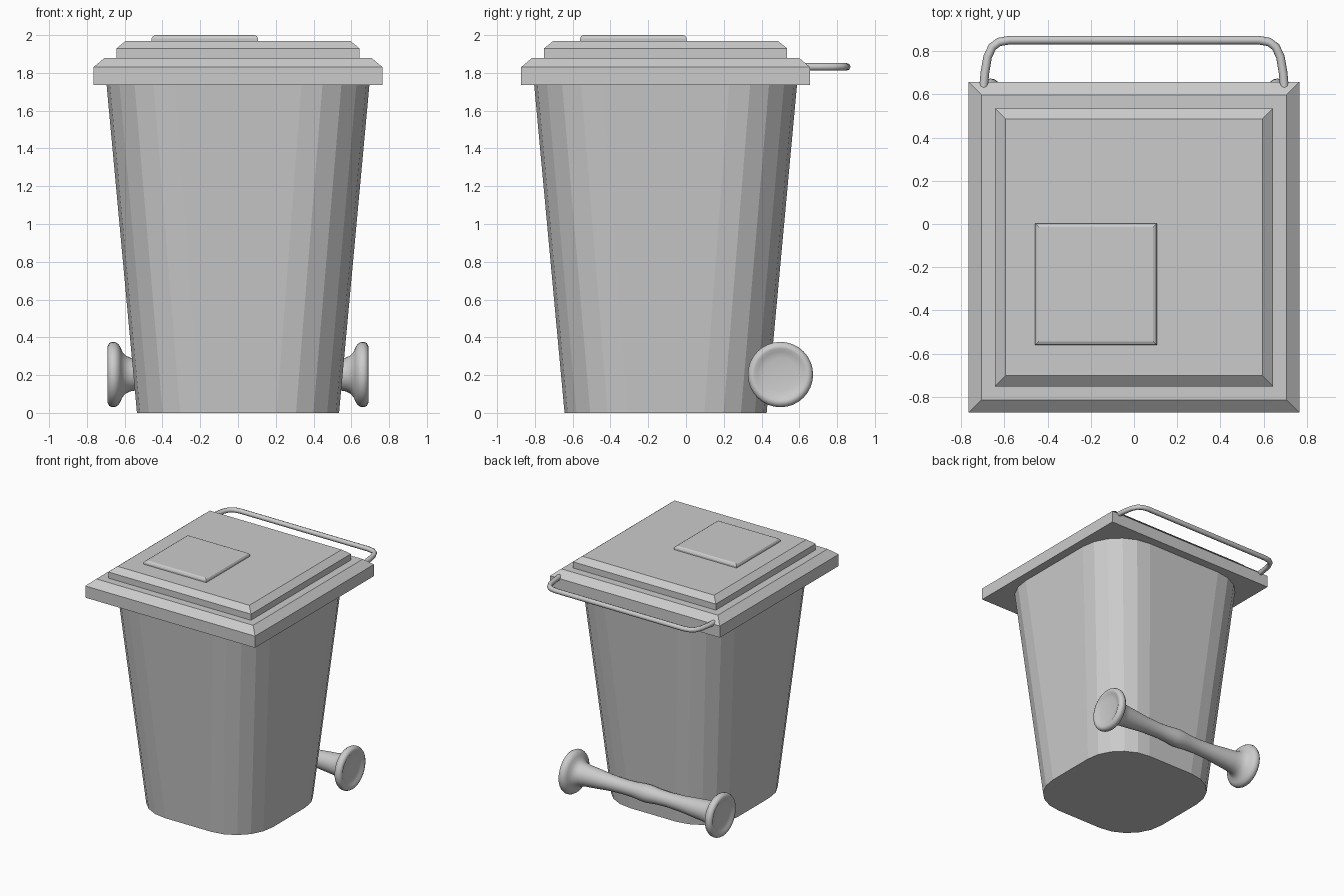
import bpy, bmesh, math
from mathutils import Vector

if "Cube" in bpy.data.objects:
    bpy.data.objects.remove(bpy.data.objects["Cube"])

CY = -0.108  # bin centre in y


def make_object(name, bm, smooth=None):
    bmesh.ops.recalc_face_normals(bm, faces=bm.faces)
    mesh = bpy.data.meshes.new(name)
    bm.to_mesh(mesh)
    bm.free()
    ob = bpy.data.objects.new(name, mesh)
    bpy.context.collection.objects.link(ob)
    if smooth:
        bpy.ops.object.select_all(action='DESELECT')
        bpy.context.view_layer.objects.active = ob
        ob.select_set(True)
        bpy.ops.object.shade_smooth_by_angle(angle=math.radians(smooth))
    return ob


def skin(name, rings, smooth=None):
    """Joins equal-length rings of points and caps both ends."""
    bm = bmesh.new()
    loops = [[bm.verts.new(p) for p in ring] for ring in rings]
    n = len(loops[0])
    for a, b in zip(loops, loops[1:]):
        for i in range(n):
            j = (i + 1) % n
            bm.faces.new((a[i], a[j], b[j], b[i]))
    bm.faces.new(loops[0])
    bm.faces.new(loops[-1])
    return make_object(name, bm, smooth)


def rounded_square(half, r, z, steps=5):
    pts = []
    for c, (sx, sy) in enumerate([(1, 1), (-1, 1), (-1, -1), (1, -1)]):
        for k in range(steps + 1):
            a = math.pi / 2 * (c + k / steps)
            pts.append((sx * (half - r) + r * math.cos(a),
                        CY + sy * (half - r) + r * math.sin(a), z))
    return pts


def rect(x0, x1, y0, y1, z):
    return [(x0, y0, z), (x1, y0, z), (x1, y1, z), (x0, y1, z)]


def square(half, z):
    return rect(-half, half, CY - half, CY + half, z)


# Tapered body
skin("bin_body", [rounded_square(0.535, 0.33, 0), rounded_square(0.697, 0.36, 1.75)])

# Stepped lid with chamfered tiers
skin("lid", [square(0.765, 1.735), square(0.765, 1.83), square(0.706, 1.88),
             square(0.643, 1.88), square(0.643, 1.93), square(0.594, 1.97)])

# Raised panel on the lid
skin("lid_panel", [rect(-0.457, 0.106, -0.561, 0.003, z) if d == 0 else
                   rect(-0.457 + d, 0.106 - d, -0.561 + d, 0.003 - d, z)
                   for d, z in [(0, 1.96), (0, 1.983), (0.006, 1.994), (0.018, 2.0)]])

# Rear handle: octagonal tube swept along a bent path
half_path = [(-0.697, 0.62), (-0.69, 0.70), (-0.677, 0.775), (-0.655, 0.82),
             (-0.625, 0.842), (-0.575, 0.851)]
path = [Vector((x, y, 1.832)) for x, y in half_path]
path += [Vector((-p.x, p.y, p.z)) for p in reversed(path)]
rings = []
for i, p in enumerate(path):
    t = (path[min(i + 1, len(path) - 1)] - path[max(i - 1, 0)]).normalized()
    side = t.cross(Vector((0, 0, 1)))
    rings.append([p + 0.02 * (math.cos(a) * side + math.sin(a) * Vector((0, 0, 1)))
                  for a in (math.tau * k / 8 for k in range(8))])
skin("handle", rings, 50)

# Wheels and axle: one turned profile (x, radius), mirrored about the middle
profile = [(0.672, 0.02), (0.674, 0.09), (0.68, 0.122), (0.689, 0.138), (0.69, 0.15),
           (0.683, 0.165), (0.667, 0.173), (0.648, 0.171), (0.632, 0.16), (0.622, 0.143),
           (0.612, 0.12), (0.595, 0.101), (0.57, 0.089), (0.53, 0.082), (0.45, 0.075),
           (0.33, 0.063), (0.2, 0.057), (0.1, 0.06), (0.04, 0.067), (0.0, 0.069)]
profile += [(-x, r) for x, r in reversed(profile[:-1])]
skin("wheels_and_axle", [[(x, 0.5 + r * math.cos(a), 0.203 + r * math.sin(a))
                          for a in (math.tau * k / 32 for k in range(32))]
                         for x, r in profile], 50)
